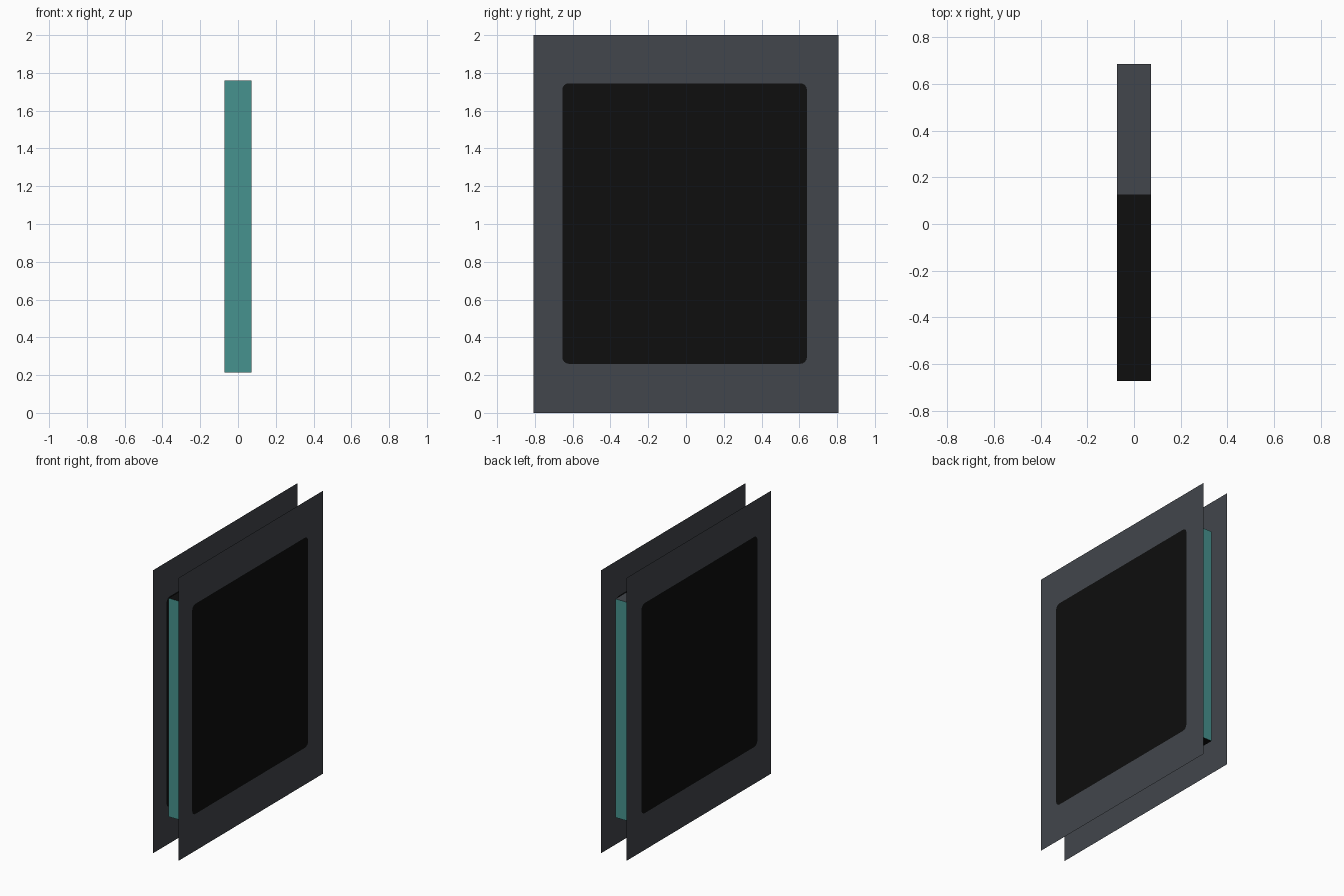
import bpy, bmesh, math

if "Cube" in bpy.data.objects:
    bpy.data.objects.remove(bpy.data.objects["Cube"])


def material(name, rgb):
    m = bpy.data.materials.new(name)
    lin = [((c / 255 + 0.055) / 1.055) ** 2.4 if c > 10 else c / 255 / 12.92 for c in rgb]
    m.diffuse_color = (*lin, 1)
    m.use_nodes = True
    m.node_tree.nodes["Principled BSDF"].inputs["Base Color"].default_value = m.diffuse_color
    return m


GREY = material("slate grey", (66, 70, 76))
BLACK = material("black", (14, 14, 14))
TEAL = material("teal", (70, 146, 142))


def finish(name, bm, mats):
    me = bpy.data.meshes.new(name)
    bm.to_mesh(me)
    bm.free()
    for m in mats:
        me.materials.append(m)
    ob = bpy.data.objects.new(name, me)
    bpy.context.collection.objects.link(ob)
    return ob


# thin cover sheet: grey border around a rounded black screen
def cover(name, x):
    bm = bmesh.new()
    y0, y1, z0, z1, r, n = -0.655, 0.64, 0.26, 1.745, 0.035, 4
    outer = [bm.verts.new((x, y, z)) for y, z in
             ((-0.808, 0), (0.808, 0), (0.808, 2), (-0.808, 2))]
    centres = ((y0 + r, z0 + r), (y1 - r, z0 + r), (y1 - r, z1 - r), (y0 + r, z1 - r))
    arcs = []
    for i, (cy, cz) in enumerate(centres):
        angles = [math.pi + (i + k / n) * math.pi / 2 for k in range(n + 1)]
        arcs.append([bm.verts.new((x, cy + r * math.cos(a), cz + r * math.sin(a)))
                     for a in angles])
    for i in range(4):
        j = (i + 1) % 4
        bm.faces.new((outer[i], outer[j], arcs[j][0], arcs[i][-1]))
        for a, b in zip(arcs[i], arcs[i][1:]):
            bm.faces.new((outer[i], b, a))
    screen = bm.faces.new([v for arc in arcs for v in arc])
    screen.material_index = 1
    # face the sheet outwards
    bm.normal_update()
    flip = [f for f in bm.faces if f.normal.x * x < 0]
    bmesh.ops.reverse_faces(bm, faces=flip)
    return finish(name, bm, (GREY, BLACK))


cover("right_cover", 0.1)
cover("left_cover", -0.1)

# inner block: teal ends, black sides and base, top part grey part black
bm = bmesh.new()
bmesh.ops.create_cube(bm, size=1)
for v in bm.verts:
    v.co = (v.co.x * 0.144, 0.007 + v.co.y * 1.357, 0.987 + v.co.z * 1.545)
top = [f for f in bm.faces if f.normal.z > 0.5 or f.calc_center_median().z > 1.7]
geom = list(bm.verts) + list(bm.edges) + list(bm.faces)
bmesh.ops.bisect_plane(bm, geom=geom, plane_co=(0, 0.127, 0), plane_no=(0, 1, 0))
bm.normal_update()
for f in bm.faces:
    if abs(f.normal.y) > 0.5:
        f.material_index = 2
    elif f.normal.z > 0.5 and f.calc_center_median().y > 0.127:
        f.material_index = 0
    else:
        f.material_index = 1
finish("inner_block", bm, (GREY, BLACK, TEAL))
